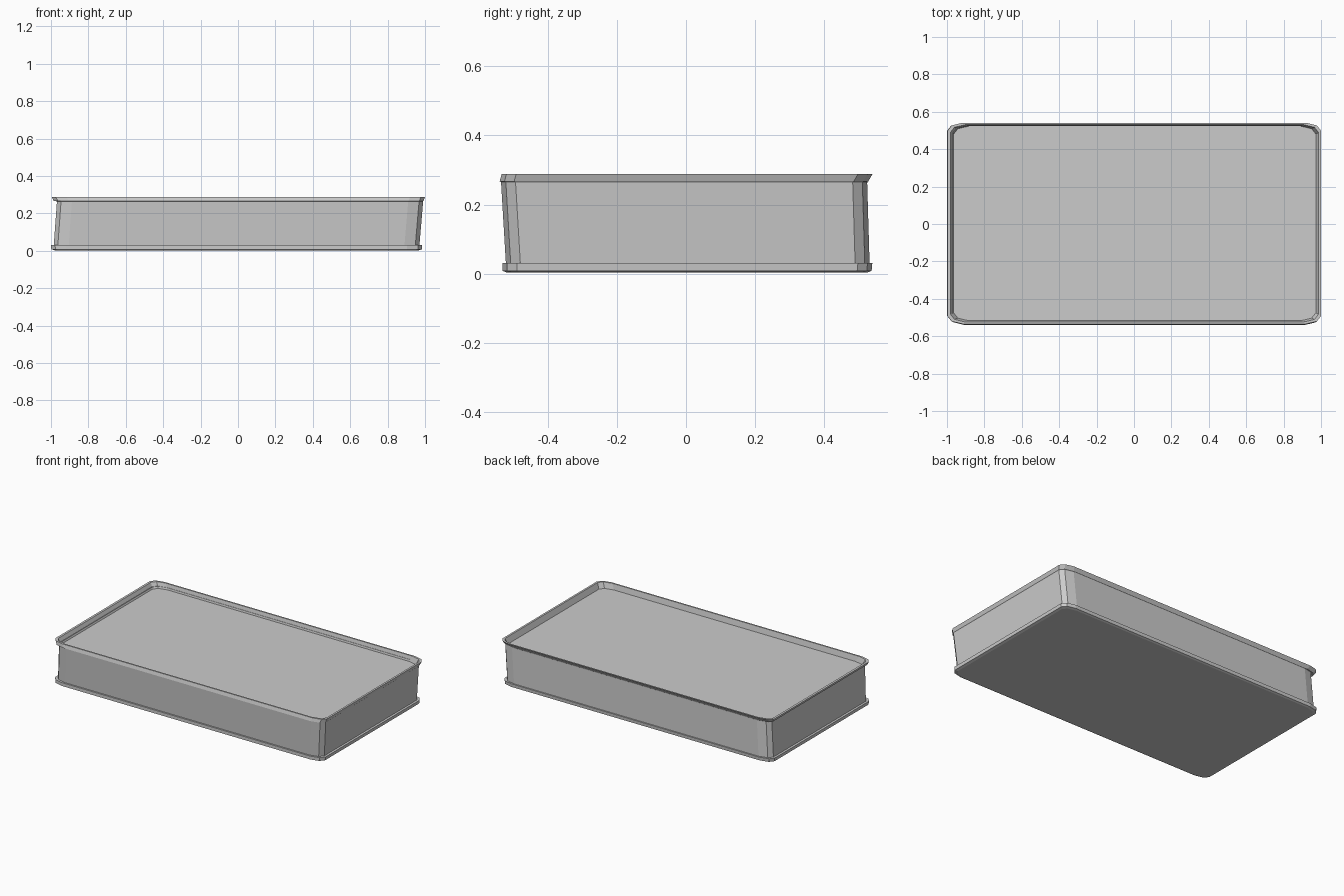
import bpy, bmesh

if "Cube" in bpy.data.objects:
    bpy.data.objects.remove(bpy.data.objects["Cube"])


def outline(x0, x1, y0, y1, z):
    """Rectangle outline with two-segment elliptical corners."""
    corner = [(0, 0.042), (0.022, 0.014), (0.08, 0)]
    pts = [(x0 + a, y0 + b) for a, b in corner]
    pts += [(x1 - a, y0 + b) for a, b in reversed(corner)]
    pts += [(x1 - a, y1 - b) for a, b in corner]
    pts += [(x0 + a, y1 - b) for a, b in reversed(corner)]
    return [(x, y, z) for x, y in pts]


def loft(name, rings, cap_start=True, cap_end=True, closed=False):
    """Skin a stack of outlines into one flat-shaded object."""
    bm = bmesh.new()
    loops = [[bm.verts.new(p) for p in outline(*r)] for r in rings]
    pairs = list(zip(loops, loops[1:]))
    if closed:
        pairs.append((loops[-1], loops[0]))
    for a, b in pairs:
        n = len(a)
        for i in range(n):
            j = (i + 1) % n
            bm.faces.new((a[i], a[j], b[j], b[i]))
    if cap_start and not closed:
        bm.faces.new(loops[0][::-1])
    if cap_end and not closed:
        bm.faces.new(loops[-1])
    bmesh.ops.recalc_face_normals(bm, faces=bm.faces)
    mesh = bpy.data.meshes.new(name)
    bm.to_mesh(mesh)
    bm.free()
    obj = bpy.data.objects.new(name, mesh)
    bpy.context.collection.objects.link(obj)
    return obj


# Base lip: chamfered underside and a small ledge around the walls
loft("base_lip", [
    (-0.98, 0.967, -0.52, 0.526, 0.003),
    (-0.998, 0.983, -0.532, 0.538, 0.008),
    (-1.0, 0.985, -0.532, 0.54, 0.03),
    (-0.985, 0.97, -0.522, 0.532, 0.03),
], cap_end=False)

# Slightly leaning walls, flared rim and recessed top panel
loft("box_body", [
    (-0.985, 0.97, -0.522, 0.532, 0.03),
    (-0.968, 0.99, -0.536, 0.525, 0.265),
    (-0.985, 0.992, -0.54, 0.528, 0.267),
    (-0.997, 1.0, -0.534, 0.541, 0.289),
    (-0.982, 0.987, -0.524, 0.531, 0.289),
    (-0.964, 0.972, -0.517, 0.523, 0.252),
], cap_start=False)
